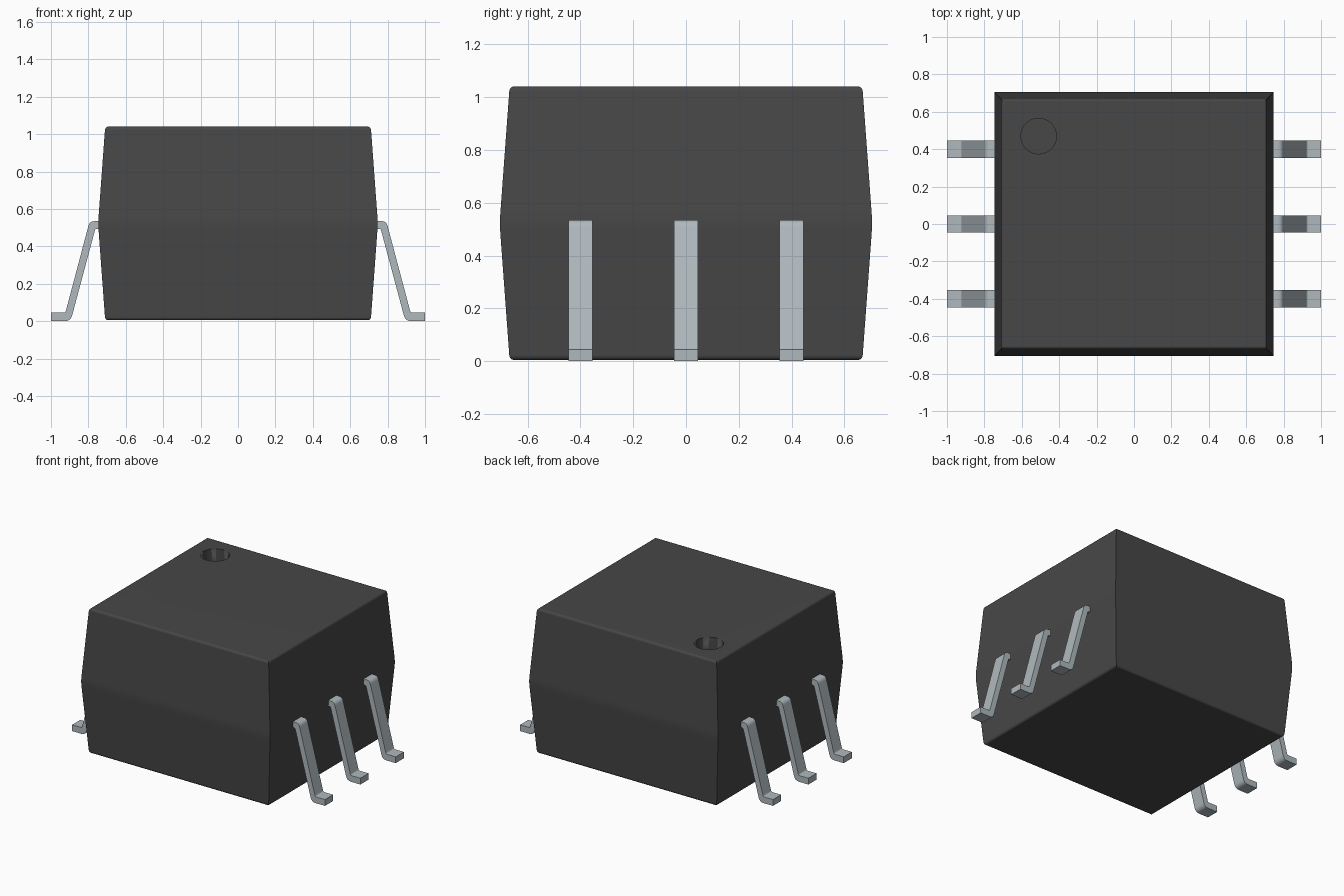
import bpy, bmesh, math
from mathutils import Vector

cube = bpy.data.objects.get("Cube")
if cube:
    bpy.data.objects.remove(cube, do_unlink=True)


def material(name, rgb):
    m = bpy.data.materials.new(name)
    m.use_nodes = True
    m.diffuse_color = (*rgb, 1)
    bsdf = next(n for n in m.node_tree.nodes if n.type == 'BSDF_PRINCIPLED')
    bsdf.inputs["Base Color"].default_value = (*rgb, 1)
    return m


def finish(bm, name, mat, angle=30):
    bmesh.ops.recalc_face_normals(bm, faces=bm.faces)
    me = bpy.data.meshes.new(name)
    bm.to_mesh(me)
    bm.free()
    me.materials.append(mat)
    me.shade_smooth()
    me.set_sharp_from_angle(angle=math.radians(angle))
    ob = bpy.data.objects.new(name, me)
    bpy.context.collection.objects.link(ob)
    return ob


black = material("black plastic", (0.063, 0.063, 0.063))
metal = material("tinned metal", (0.43, 0.485, 0.515))

# Moulded body: stacked rectangular rings, widest along the parting line
HALF_X, HALF_Y = 0.747, 0.705
LOW, HIGH, MID = 0.005, 1.04, 0.5225
rings = [(0.0, 0.050), (0.003, 0.043), (0.009, 0.038), (0.018, 0.0355),
         (0.475, 0.002), (0.5, 0.0005)]
levels = [(LOW + dz, inset) for dz, inset in rings] + [(MID, 0.0)]
levels += [(HIGH - dz, inset) for dz, inset in reversed(rings)]
bm = bmesh.new()
loops = []
for z, inset in levels:
    x, y = HALF_X - inset, HALF_Y - inset
    loops.append([bm.verts.new((sx * x, sy * y, z))
                  for sx, sy in ((-1, -1), (1, -1), (1, 1), (-1, 1))])
for a, b in zip(loops, loops[1:]):
    for i in range(4):
        j = (i + 1) % 4
        bm.faces.new((a[i], a[j], b[j], b[i]))
bm.faces.new(loops[0][::-1])
bm.faces.new(loops[-1])
body = finish(bm, "body", black)

# Round pin-one recess cut into the top
bm = bmesh.new()
bmesh.ops.create_cone(bm, cap_ends=True, segments=48, radius1=0.095,
                      radius2=0.095, depth=0.2)
bmesh.ops.translate(bm, verts=bm.verts, vec=(-0.51, 0.47, HIGH))
cutter = finish(bm, "recess_cutter", black)
cutter.hide_render = True
cutter.hide_set(True)
cutter.display_type = 'WIRE'
cut = body.modifiers.new("recess", 'BOOLEAN')
cut.operation = 'DIFFERENCE'
cut.solver = 'EXACT'
cut.object = cutter
weighted = body.modifiers.new("flat_shading", 'WEIGHTED_NORMAL')
weighted.keep_sharp = True

# Bake the recess, then drop the cutter
bpy.context.view_layer.update()
baked = bpy.data.meshes.new_from_object(
    body.evaluated_get(bpy.context.evaluated_depsgraph_get()))
body.modifiers.clear()
body.data = baked
bpy.data.objects.remove(cutter, do_unlink=True)


def rounded(corners):
    """Round each (x, z, radius) corner with a short quadratic arc."""
    out = []
    for i, (x, z, r) in enumerate(corners):
        p = Vector((x, z))
        if r == 0:
            out.append(p)
            continue
        before = Vector(corners[i - 1][:2])
        after = Vector(corners[(i + 1) % len(corners)][:2])
        a = p + (before - p).normalized() * r
        b = p + (after - p).normalized() * r
        for k in range(5):
            t = k / 4
            out.append(a * (1 - t) ** 2 + p * 2 * t * (1 - t) + b * t * t)
    return out


# Gull-wing leads: side profile extruded across the lead width
profile = rounded([(0.72, 0.493, 0), (0.763, 0.493, 0.008), (0.895, 0.0, 0.03),
                   (1.0, 0.0, 0), (1.0, 0.045, 0), (0.923, 0.045, 0.01),
                   (0.793, 0.535, 0.026), (0.72, 0.535, 0)])
HALF_WIDTH = 0.046
for side, side_name in ((1, "left"), (-1, "right")):
    for y, place in ((-0.4, "front"), (0.0, "middle"), (0.4, "back")):
        bm = bmesh.new()
        face = bm.faces.new([bm.verts.new((side * p.x, y - HALF_WIDTH, p.y))
                             for p in profile])
        ext = bmesh.ops.extrude_face_region(bm, geom=[face], use_keep_orig=True)
        moved = [g for g in ext["geom"] if isinstance(g, bmesh.types.BMVert)]
        bmesh.ops.translate(bm, verts=moved, vec=(0, 2 * HALF_WIDTH, 0))
        lead = finish(bm, f"{side_name}_{place}_lead", metal)
        lead.modifiers.new("flat_shading", 'WEIGHTED_NORMAL').keep_sharp = True
